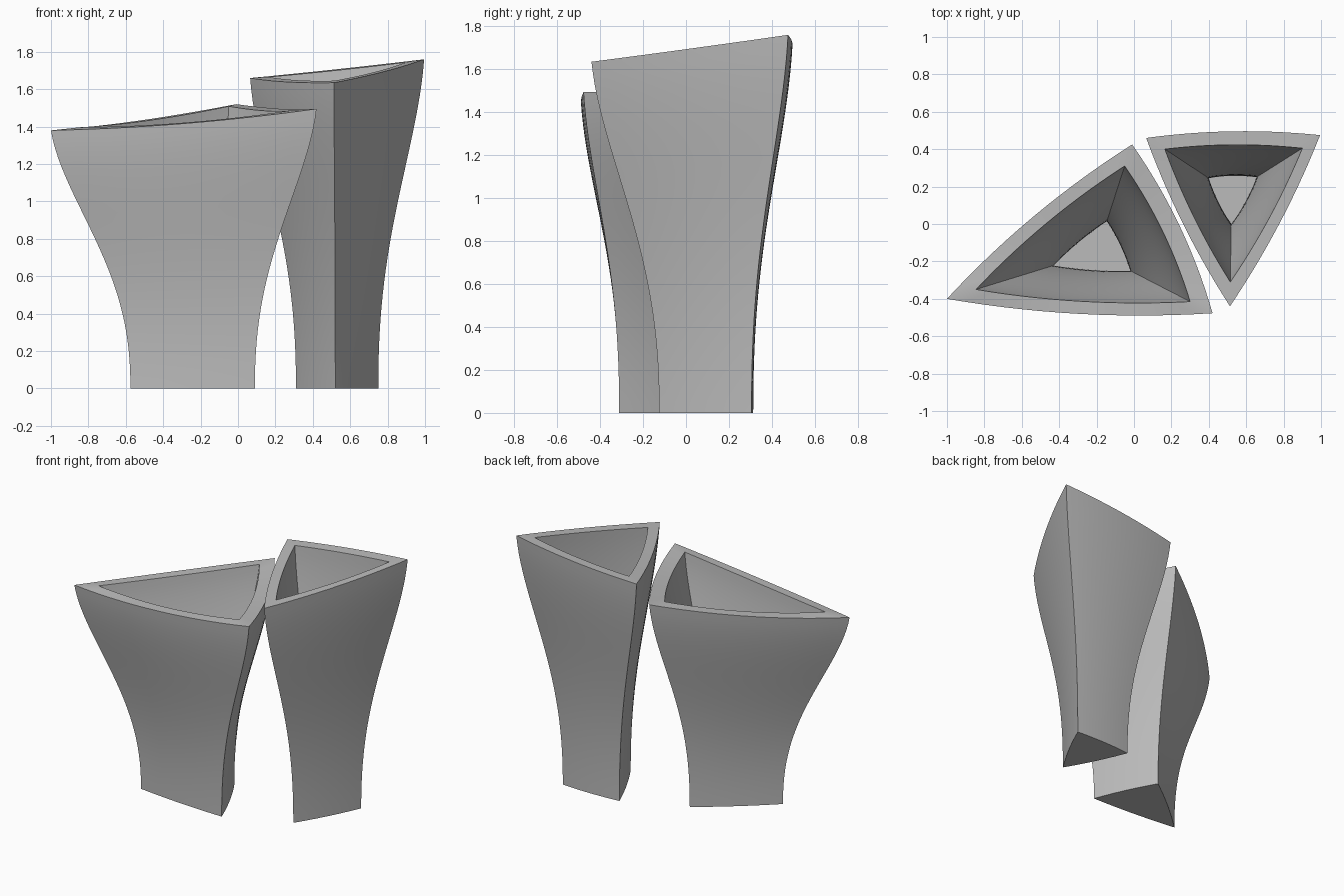
import bpy, bmesh, math
from mathutils import Vector

if "Cube" in bpy.data.objects:
    bpy.data.objects.remove(bpy.data.objects["Cube"], do_unlink=True)

SIDE = 14    # segments along each side of the triangle
RINGS = 28   # rings up the wall

grey = bpy.data.materials.new("light_grey")
grey.use_nodes = True
grey.diffuse_color = (0.5, 0.5, 0.5, 1)
grey.node_tree.nodes["Principled BSDF"].inputs["Base Color"].default_value = (0.5, 0.5, 0.5, 1)


def flare(t):
    """Outward sweep of the wall, upright at the foot and easing at the rim."""
    return 0.767 * t**2 + 1.966 * t**3 - 1.733 * t**4


def bowed_triangle(corners, bow):
    """Points round a triangle whose sides bow outward, with the bow fraction."""
    points = []
    for i, a in enumerate(corners):
        a, b = Vector(a[:2]), Vector(corners[(i + 1) % 3][:2])
        out = Vector((b.y - a.y, a.x - b.x)).normalized()
        for k in range(SIDE):
            u = k / SIDE
            arch = 4 * u * (1 - u)
            points.append((a.lerp(b, u) + out * bow * arch, arch))
    return points


def vase(name, foot, rim, floor, inner_rim, bow, sag):
    bm = bmesh.new()
    p0, p1, p2 = [Vector(c) for c in rim]
    n = (p1 - p0).cross(p2 - p0)

    def rim_height(p):
        return p0.z - (n.x * (p.x - p0.x) + n.y * (p.y - p0.y)) / n.z

    def wall(low, high, base, bow_high):
        lows = bowed_triangle(low, 0.01)
        highs = bowed_triangle(high, bow_high)
        rings = []
        for r in range(RINGS + 1):
            t = r / RINGS
            ring = []
            for (a, _), (b, arch) in zip(lows, highs):
                p = a.lerp(b, flare(t))
                top = rim_height(b) - sag * arch
                ring.append(bm.verts.new((p.x, p.y, base + (top - base) * t)))
            rings.append(ring)
        for lo, hi in zip(rings, rings[1:]):
            bridge(lo, hi)
        bm.faces.new(rings[0])
        return rings[-1]

    def bridge(lo, hi):
        for i in range(len(lo)):
            j = (i + 1) % len(lo)
            bm.faces.new((lo[i], lo[j], hi[j], hi[i]))

    # Outer shell, hollow inside, and the sloping rim joining them
    outer = wall(foot, rim, 0, bow)
    inner = wall(floor, inner_rim, 0.08, bow * 0.75)
    bridge(outer, inner)
    bmesh.ops.recalc_face_normals(bm, faces=bm.faces)

    mesh = bpy.data.meshes.new(name)
    bm.to_mesh(mesh)
    bm.free()
    mesh.materials.append(grey)
    obj = bpy.data.objects.new(name, mesh)
    bpy.context.collection.objects.link(obj)
    bpy.ops.object.select_all(action="DESELECT")
    obj.select_set(True)
    bpy.context.view_layer.objects.active = obj
    bpy.ops.object.shade_smooth_by_angle(angle=math.radians(35))


# Short, wide vase
vase("short_vase",
     foot=[(-0.575, -0.262), (0.09, -0.311), (-0.112, 0.118)],
     rim=[(-1.0, -0.40, 1.38), (0.42, -0.477, 1.495), (-0.01, 0.425, 1.52)],
     floor=[(-0.43, -0.222), (-0.02, -0.25), (-0.145, 0.015)],
     inner_rim=[(-0.845, -0.35), (0.30, -0.415), (-0.05, 0.31)],
     bow=0.042, sag=0.018)

# Tall, narrow vase
vase("tall_vase",
     foot=[(0.31, 0.301), (0.52, -0.125), (0.75, 0.305)],
     rim=[(0.065, 0.46, 1.66), (0.513, -0.44, 1.635), (0.995, 0.475, 1.76)],
     floor=[(0.40, 0.245), (0.52, 0.0), (0.655, 0.25)],
     inner_rim=[(0.165, 0.40), (0.515, -0.31), (0.90, 0.405)],
     bow=0.028, sag=0.005)
